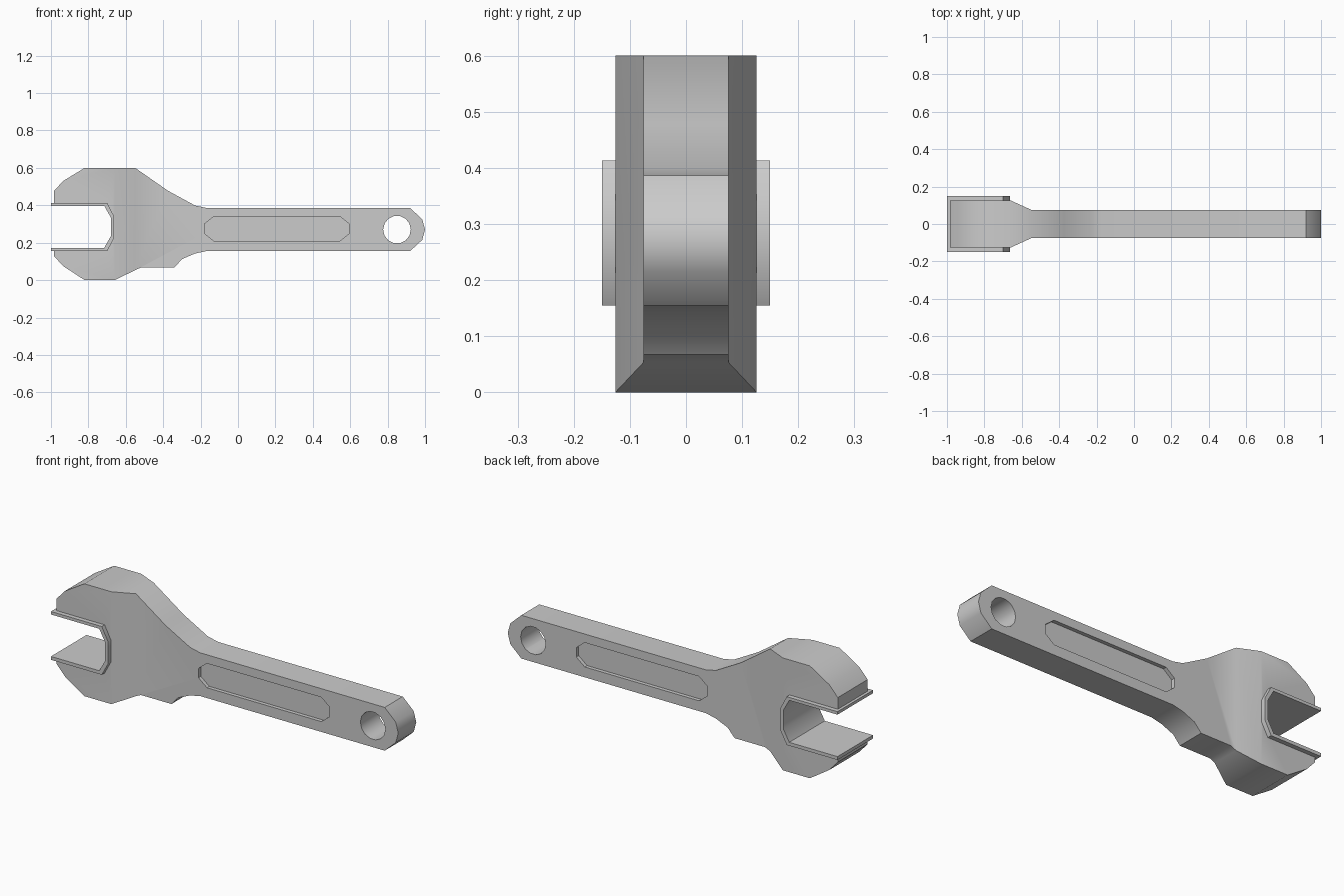
import bpy, bmesh, math

if "Cube" in bpy.data.objects:
    bpy.data.objects.remove(bpy.data.objects["Cube"])

HEAD, NECK = 0.126, 0.076          # half thickness of head and of handle


def half_width(x):
    return HEAD if x < -0.6 else NECK


def plate(name, polygons, width):
    """Solid made from side-by-side xz polygons, thickness given by width(x)."""
    bm = bmesh.new()
    for poly in polygons:
        bm.faces.new([bm.verts.new((x, -width(x), z)) for x, z in poly])
    bmesh.ops.remove_doubles(bm, verts=bm.verts[:], dist=1e-5)
    ext = bmesh.ops.extrude_face_region(bm, geom=bm.faces[:], use_keep_orig=True)
    for v in ext["geom"]:
        if isinstance(v, bmesh.types.BMVert):
            v.co.y = width(v.co.x)
    bmesh.ops.recalc_face_normals(bm, faces=bm.faces[:])
    me = bpy.data.meshes.new(name)
    bm.to_mesh(me)
    bm.free()
    ob = bpy.data.objects.new(name, me)
    bpy.context.collection.objects.link(ob)
    return ob


def smooth(ob):
    bpy.ops.object.select_all(action='DESELECT')
    ob.select_set(True)
    bpy.context.view_layer.objects.active = ob
    bpy.ops.object.shade_smooth_by_angle(angle=math.radians(35))


# Wrench body: jaws, tapering neck, handle
jaws = [(-0.66, 0.60), (-0.82, 0.60), (-0.935, 0.53), (-0.985, 0.475),
        (-0.985, 0.406), (-0.705, 0.406), (-0.672, 0.34), (-0.672, 0.225),
        (-0.705, 0.162), (-0.985, 0.162), (-0.985, 0.13), (-0.935, 0.075),
        (-0.82, 0.0), (-0.66, 0.0)]
taper = [(-0.55, 0.60), (-0.66, 0.60), (-0.66, 0.0), (-0.55, 0.053)]
handle = [(-0.55, 0.60), (-0.55, 0.053), (-0.52, 0.067), (-0.34, 0.067),
          (-0.30, 0.112), (-0.23, 0.142), (-0.17, 0.155), (0.92, 0.155),
          (0.985, 0.215), (1.0, 0.27), (0.985, 0.325), (0.92, 0.386),
          (-0.17, 0.386), (-0.23, 0.399), (-0.375, 0.478)]
body = plate("wrench_body", [jaws, taper, handle], half_width)

# Cutters: hanging hole and a shallow recess on each side
hole = [(0.85 + 0.074 * math.cos(math.tau * i / 14),
         0.27 + 0.074 * math.sin(math.tau * i / 14)) for i in range(14)]
cutters = [plate("hole_cutter", [hole], lambda x: 0.2)]
slot = [(-0.18, 0.25), (-0.13, 0.21), (0.545, 0.21), (0.595, 0.25),
        (0.595, 0.30), (0.545, 0.34), (-0.13, 0.34), (-0.18, 0.30)]
for side in (-1, 1):
    c = plate("recess_cutter", [slot], lambda x: 0.05)
    c.location.y = side * (NECK - 0.02 + 0.05)
    cutters.append(c)
bpy.context.view_layer.objects.active = body
for c in cutters:
    c.hide_render = True
    m = body.modifiers.new("cut", 'BOOLEAN')
    m.operation, m.solver, m.object = 'DIFFERENCE', 'EXACT', c
    bpy.ops.object.modifier_apply(modifier=m.name)
    bpy.data.objects.remove(c, do_unlink=True)
smooth(body)

# Jaw liner, standing proud of both faces
liner = [(-1.0, 0.413), (-1.0, 0.397), (-0.715, 0.397), (-0.68, 0.335),
         (-0.68, 0.235), (-0.715, 0.173), (-1.0, 0.173), (-1.0, 0.155),
         (-0.70, 0.155), (-0.662, 0.225), (-0.662, 0.34), (-0.70, 0.413)]
smooth(plate("jaw_liner", [liner], lambda x: 0.15))
